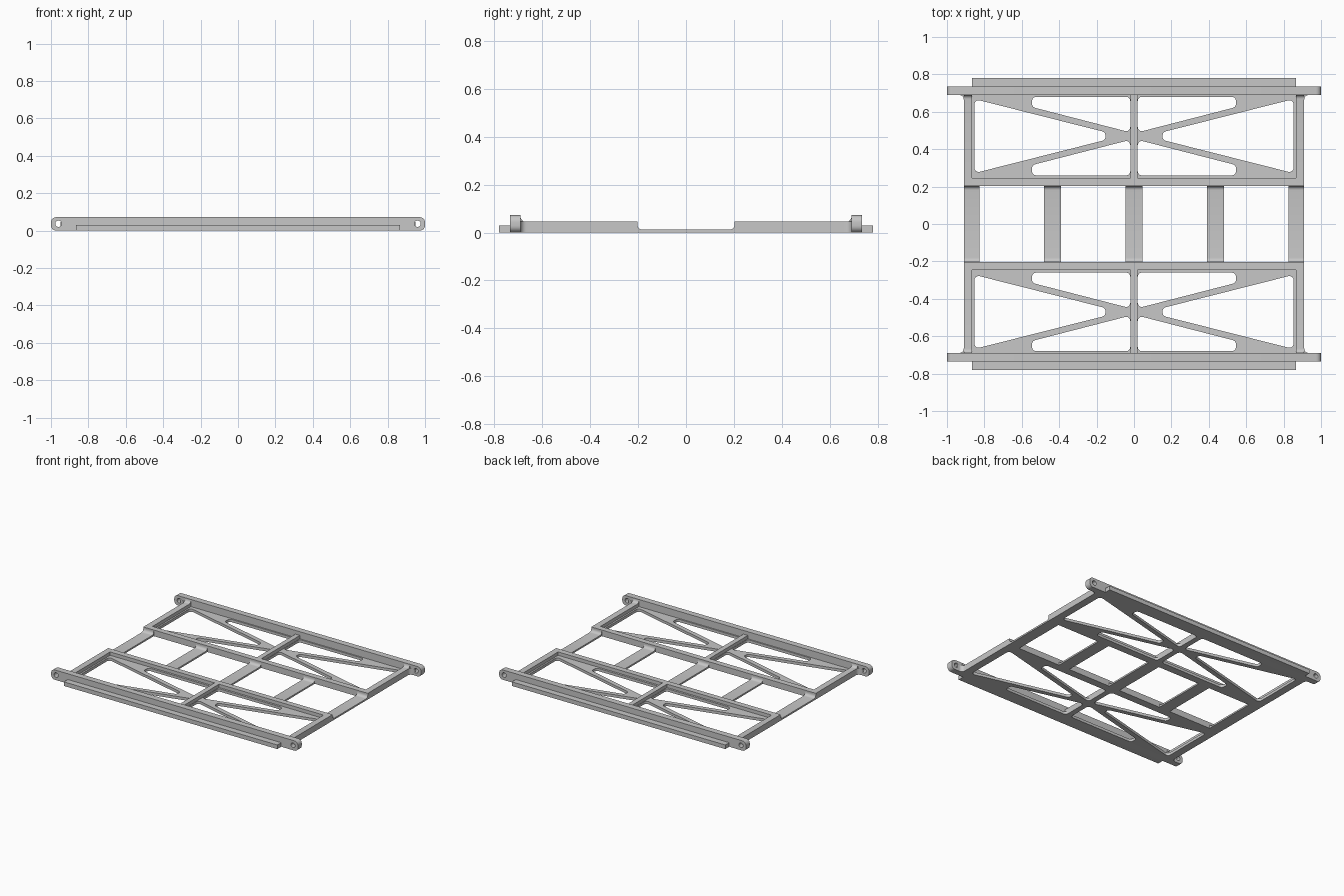
import bpy, bmesh, math
from mathutils import Vector, Matrix

cube = bpy.data.objects.get("Cube")
if cube:
    bpy.data.objects.remove(cube, do_unlink=True)

grey = bpy.data.materials.new("plain grey")
grey.use_nodes = True
COLOUR = (0.57, 0.57, 0.57, 1)
grey.diffuse_color = COLOUR
grey.node_tree.nodes["Principled BSDF"].inputs["Base Color"].default_value = COLOUR

# Outline planes: columns are the outline's x, its y and the extrusion direction
PLAN = Matrix.Identity(4)
FRONT = Matrix(((1, 0, 0, 0), (0, 0, -1, 0), (0, 1, 0, 0), (0, 0, 0, 1)))
SIDE = Matrix(((0, 0, 1, 0), (1, 0, 0, 0), (0, 1, 0, 0), (0, 0, 0, 1)))


def rounded(corners, steps=6):
    """Corners are (x, y) or (x, y, radius); returns the outline with arcs."""
    out = []
    for i, c in enumerate(corners):
        p = Vector(c[:2])
        if len(c) == 2:
            out.append(p)
            continue
        a = (Vector(corners[i - 1][:2]) - p).normalized()
        b = (Vector(corners[(i + 1) % len(corners)][:2]) - p).normalized()
        half = a.angle(b) / 2
        middle = (a + b).normalized()
        centre = p + middle * c[2] / math.sin(half)
        # Sweep from the edge before the corner to the edge after it
        facing = math.atan2(-middle.y, -middle.x)
        turn = math.copysign(math.pi / 2 - half, a.x * b.y - a.y * b.x)
        for k in range(steps + 1):
            angle = facing + turn * (1 - 2 * k / steps)
            out.append(centre + c[2] * Vector((math.cos(angle), math.sin(angle))))
    return out


def circle(x, y, r, n=24):
    return [Vector((x + r * math.cos(k * math.tau / n), y + r * math.sin(k * math.tau / n)))
            for k in range(n)]


def slab(name, loops, low, high, plane=PLAN):
    """Extrude an outline (first loop) with holes (other loops) from low to high."""
    curve = bpy.data.curves.new(name, 'CURVE')
    curve.dimensions = '2D'
    curve.fill_mode = 'BOTH'
    curve.extrude = (high - low) / 2
    for loop in loops:
        spline = curve.splines.new('POLY')
        spline.points.add(len(loop) - 1)
        for point, p in zip(spline.points, loop):
            point.co = (p[0], p[1], 0, 1)
        spline.use_cyclic_u = True
    temp = bpy.data.objects.new(name + " outline", curve)
    bpy.context.collection.objects.link(temp)
    evaluated = temp.evaluated_get(bpy.context.evaluated_depsgraph_get())
    mesh = bpy.data.meshes.new_from_object(evaluated)
    bpy.data.objects.remove(temp, do_unlink=True)
    bpy.data.curves.remove(curve)
    mesh.transform(plane @ Matrix.Translation((0, 0, (low + high) / 2)))
    bm = bmesh.new()
    bm.from_mesh(mesh)
    bmesh.ops.remove_doubles(bm, verts=bm.verts, dist=1e-5)
    bmesh.ops.recalc_face_normals(bm, faces=bm.faces)
    bm.to_mesh(mesh)
    bm.free()
    mesh.materials.clear()
    mesh.materials.append(grey)
    obj = bpy.data.objects.new(name, mesh)
    bpy.context.collection.objects.link(obj)
    bpy.ops.object.select_all(action='DESELECT')
    obj.select_set(True)
    bpy.context.view_layer.objects.active = obj
    bpy.ops.object.shade_smooth_by_angle(angle=math.radians(35))


def box(name, x0, x1, y0, y1, height):
    slab(name, [[(x0, y0), (x1, y0), (x1, y1), (x0, y1)]], 0, height)


FRAME, PLATE, BAR, RAIL = 0.045, 0.02, 0.012, 0.072
INNER, BAY, WALL, OUTER, EDGE = 0.203, 0.245, 0.69, 0.735, 0.78
MID = 0.47

for side, s in (("back", 1), ("front", -1)):
    def span(a, b):
        return sorted((s * a, s * b))

    # End rail with rounded, pierced ends, and its outer ledge
    r = 0.028
    ends = rounded([(-1, 0, r), (1, 0, r), (1, RAIL, r), (-1, RAIL, r)])
    holes = [circle(x, 0.037, 0.017) for x in (-0.96, 0.96)]
    slab(side + "_rail", [ends] + holes, *span(-WALL, -OUTER), FRONT)
    box(side + "_ledge", -0.865, 0.865, *span(OUTER, EDGE), 0.03)

    # Inner cross rail and centre rib
    box(side + "_cross_rail", -0.865, 0.865, *span(INNER, BAY), FRAME)
    box(side + "_centre_rib", -0.018, 0.018, *span(BAY, WALL), FRAME)

    # Braced plate: outline plus rounded triangular openings
    openings = []
    for m in (1, -1):
        r = 0.022
        openings.append(rounded([(m * x, s * (MID + dy), r) for x, dy in
                                 ((0.853, 0.198), (0.153, 0.021), (0.153, -0.021), (0.853, -0.198))]))
        for up in (1, -1):
            openings.append(rounded([(m * x, s * (MID + up * dy), r) for x, dy in
                                     ((0.545, 0.21), (0.02, 0.21), (0.02, 0.02), (0.545, 0.155))]))
    y0, y1 = span(BAY, WALL)
    outline = [(-0.865, y0), (0.865, y0), (0.865, y1), (-0.865, y1)]
    slab(side + "_braced_plate", [outline] + openings, 0, PLATE)

    # Side beams, filleted up into the end rail and out along it
    for name, m in (("left", 1), ("right", -1)):
        profile = rounded([(s * INNER, 0), (s * 0.7, 0), (s * 0.7, 0.07), (s * WALL, 0.07),
                           (s * WALL, FRAME, 0.022), (s * INNER, FRAME)])
        slab(f"{side}_{name}_beam", [profile], *sorted((m * 0.865, m * 0.91)), SIDE)
        gusset = rounded([(m * 0.9, s * 0.7), (m * 0.9, s * 0.65), (m * 0.91, s * 0.65),
                          (m * 0.91, s * WALL, 0.025), (m * 0.95, s * WALL), (m * 0.95, s * 0.7)])
        slab(f"{side}_{name}_gusset", [gusset], 0, FRAME)

# Thin linking bars, curving up into both cross rails
lip = INNER + 0.015
link = rounded([(-lip, 0), (lip, 0), (lip, FRAME), (INNER, FRAME), (INNER, BAR, 0.022),
                (-INNER, BAR, 0.022), (-INNER, FRAME), (-lip, FRAME)])
for i, (x0, x1) in enumerate(((-0.91, -0.825), (-0.48, -0.39), (-0.045, 0.045),
                              (0.39, 0.48), (0.825, 0.91))):
    slab(f"link_bar_{i + 1}", [link], x0, x1, SIDE)
